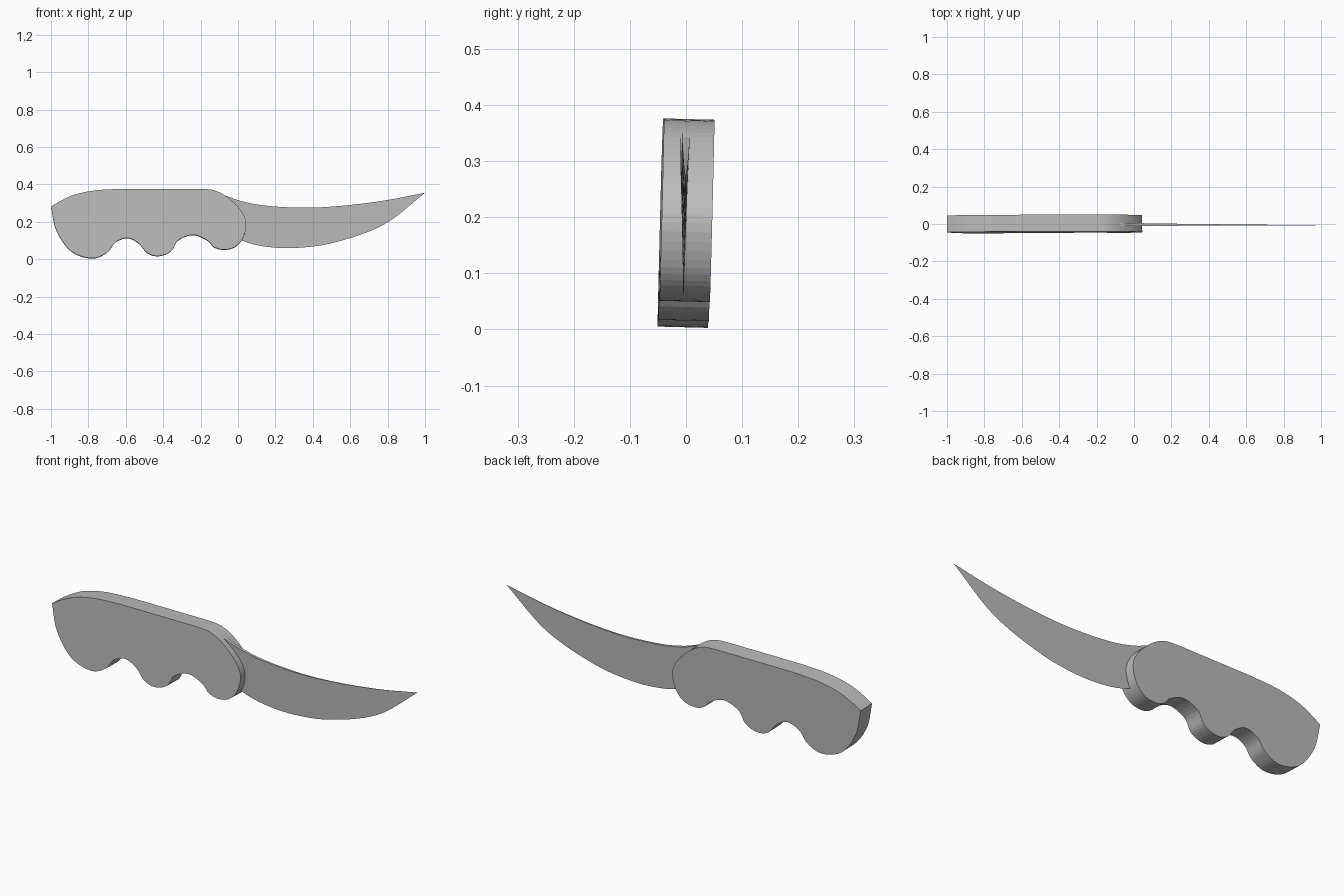
import bpy
import bmesh
from mathutils import Vector, Euler

default_cube = bpy.data.objects.get("Cube")
if default_cube:
    bpy.data.objects.remove(default_cube, do_unlink=True)


def make_material(name, value):
    material = bpy.data.materials.new(name)
    material.use_nodes = True
    colour = (value, value, value, 1)
    material.diffuse_color = colour
    material.node_tree.nodes["Principled BSDF"].inputs["Base Color"].default_value = colour
    return material


def smooth_path(points, steps):
    """Catmull-Rom curve through the given (x, z) points."""
    pts = [Vector(p) for p in points]
    padded = [2 * pts[0] - pts[1]] + pts + [2 * pts[-1] - pts[-2]]
    result = []
    for a, b, c, d in zip(padded, padded[1:], padded[2:], padded[3:]):
        for step in range(steps):
            t = step / steps
            result.append(b + (c - a) * t / 2
                          + (2 * a - 5 * b + 4 * c - d) * t ** 2 / 2
                          + (3 * b - a - 3 * c + d) * t ** 3 / 2)
    return result + [pts[-1]]


def finish(name, bm, material):
    bmesh.ops.recalc_face_normals(bm, faces=bm.faces[:])
    mesh = bpy.data.meshes.new(name)
    bm.to_mesh(mesh)
    bm.free()
    mesh.materials.append(material)
    part = bpy.data.objects.new(name, mesh)
    bpy.context.collection.objects.link(part)
    return part


def build_handle(material):
    # Finger-grooved underside, from the pommel corner round to the shoulder
    underside = [(-1, .28), (-.97, .15), (-.89, .04), (-.78, .004), (-.7, .035),
                 (-.655, .09), (-.59, .112), (-.53, .083), (-.485, .032),
                 (-.425, .016), (-.36, .04), (-.32, .1), (-.24, .129),
                 (-.165, .1), (-.13, .065), (-.08, .05), (-.02, .063),
                 (.025, .11), (.044, .19), (.015, .26), (-.06, .333),
                 (-.13, .368), (-.2, .375)]
    back = [(-.62, .375), (-.76, .367), (-.87, .345), (-.94, .315), (-1, .28)]
    outline = smooth_path(underside, 5) + smooth_path(back, 4)[:-1]

    # Extrude the outline through the thickness of the grip
    half = .045
    lean = Euler((-.026, 0, .003)).to_matrix()
    pivot = Vector((-.5, 0, .19))
    bm = bmesh.new()
    rings = []
    for y in (-half, half):
        rings.append([bm.verts.new(pivot + lean @ (Vector((p.x, y, p.y)) - pivot))
                      for p in outline])
    front, rear = rings
    bm.faces.new(front)
    bm.faces.new(reversed(rear))
    for i in range(len(outline)):
        bm.faces.new((front[i - 1], front[i], rear[i], rear[i - 1]))
    return finish("handle", bm, material)


def build_blade(material):
    # Matching control points along the spine and the cutting edge
    spine = smooth_path([(-.075, .343), (.02, .31), (.15, .286), (.35, .275),
                         (.55, .285), (.78, .313), (1, .355)], 6)
    edge = smooth_path([(-.06, .15), (.02, .1), (.14, .068), (.31, .06),
                        (.52, .09), (.78, .185), (1, .355)], 6)

    # Wedge sections, thick at the spine and narrowing to the tip
    bm = bmesh.new()
    sections = []
    for i in range(len(spine) - 1):
        top, low = spine[i], edge[i]
        along = i / (len(spine) - 1)
        half = .009 * (1 - along)
        middle = -.002 - .005 * along
        sections.append([bm.verts.new((top.x, middle - half, top.y)),
                         bm.verts.new((top.x, middle + half, top.y)),
                         bm.verts.new((low.x, middle, low.y))])
    tip = bm.verts.new((spine[-1].x, -.007, spine[-1].y))
    bm.faces.new(sections[0])
    for here, beyond in zip(sections, sections[1:]):
        for k in range(3):
            bm.faces.new((here[k - 1], here[k], beyond[k], beyond[k - 1]))
    for k in range(3):
        bm.faces.new((sections[-1][k - 1], sections[-1][k], tip))
    blade = finish("blade", bm, material)
    for polygon in blade.data.polygons:
        polygon.use_smooth = True
    bpy.ops.object.select_all(action="DESELECT")
    blade.select_set(True)
    bpy.context.view_layer.objects.active = blade
    bpy.ops.object.shade_smooth_by_angle(angle=.5)
    return blade


grey = make_material("plain_grey", .5)
build_handle(grey)
build_blade(grey)
